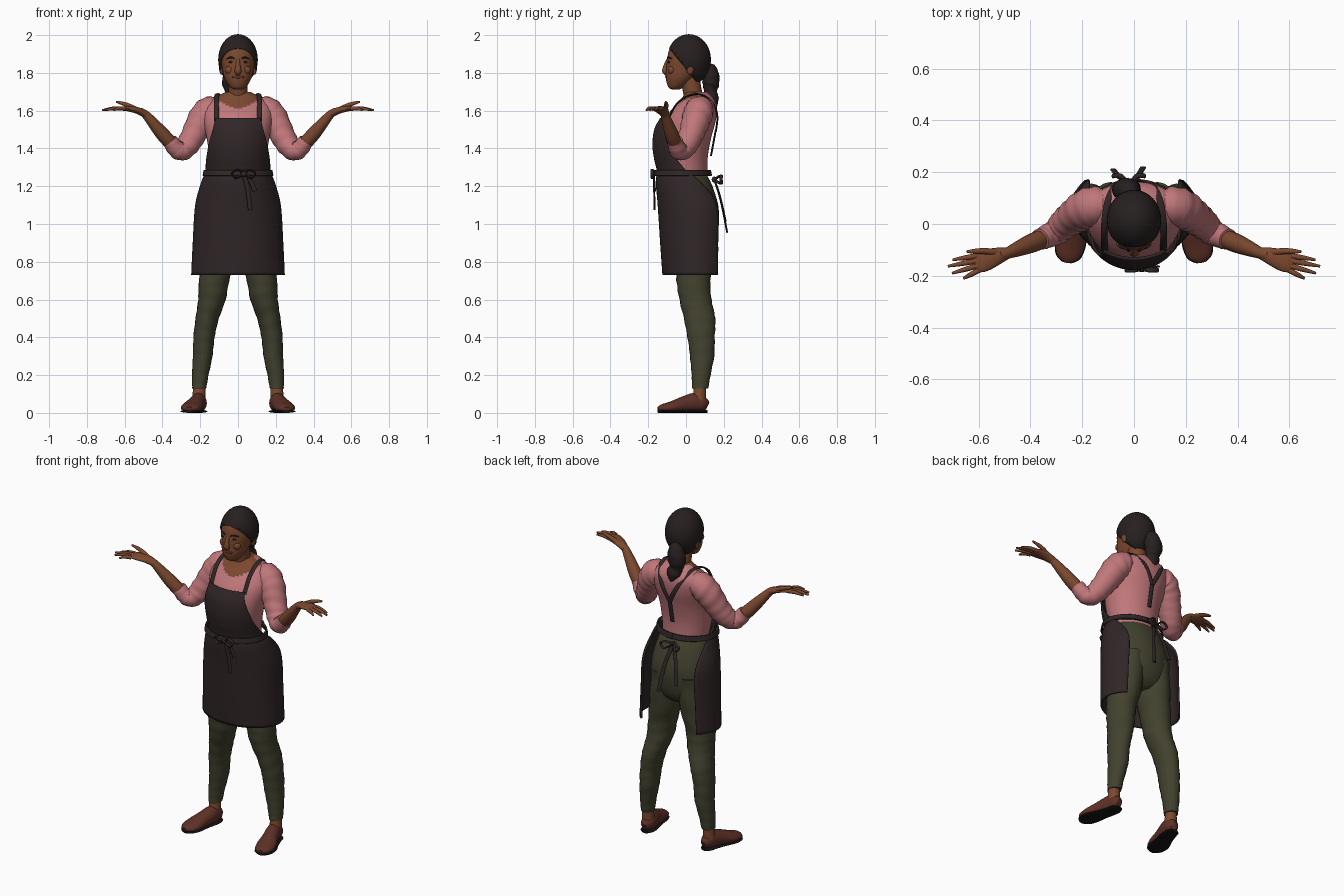
import bpy, bmesh, math
from mathutils import Vector

cube = bpy.data.objects.get("Cube")
if cube:
    bpy.data.objects.remove(cube)


def material(name, colour):
    mat = bpy.data.materials.new(name)
    mat.use_nodes = True
    rgba = (*colour, 1)
    mat.diffuse_color = rgba
    shader = mat.node_tree.nodes["Principled BSDF"]
    shader.inputs["Base Color"].default_value = rgba
    shader.inputs["Roughness"].default_value = .8
    return mat


SKIN = material("brown skin", (.2, .066, .028))
PINK = material("pink shirt", (.53, .185, .195))
APRON = material("dark apron", (.03, .019, .02))
OLIVE = material("olive trousers", (.055, .054, .028))
HAIR = material("black hair", (.02, .014, .014))
SHOE = material("russet shoe", (.11, .03, .019))
SOLE = material("black sole", (.008, .007, .007))
LIPS = material("lips", (.16, .04, .03))


def finish(name, bm, mats, rule=None, thickness=0):
    """Turn a bmesh into a smooth shaded object."""
    bmesh.ops.recalc_face_normals(bm, faces=bm.faces)
    if rule:
        for face in bm.faces:
            face.material_index = rule(face.calc_center_median())
    mesh = bpy.data.meshes.new(name)
    bm.to_mesh(mesh)
    bm.free()
    for mat in mats:
        mesh.materials.append(mat)
    obj = bpy.data.objects.new(name, mesh)
    bpy.context.collection.objects.link(obj)
    bpy.ops.object.select_all(action="DESELECT")
    obj.select_set(True)
    bpy.context.view_layer.objects.active = obj
    bpy.ops.object.shade_smooth_by_angle(angle=math.radians(50))
    if thickness:
        shell = obj.modifiers.new("thickness", "SOLIDIFY")
        shell.thickness = thickness
        shell.offset = 0
    return obj


def spline(rows, steps):
    """Smoothly interpolate rows of any length."""
    out = []
    for i in range(len(rows) - 1):
        quad = [rows[max(i - 1, 0)], rows[i], rows[i + 1], rows[min(i + 2, len(rows) - 1)]]
        for k in range(steps):
            t = k / steps
            out.append([b + t * ((c - a) + t * ((2*a - 5*b + 4*c - d) + t * (3*b - a - 3*c + d))) / 2
                        for a, b, c, d in zip(*quad)])
    return out + [list(rows[-1])]


def bridge(bm, rings, closed):
    for low, high in zip(rings, rings[1:]):
        count = len(low)
        for j in range(count if closed else count - 1):
            k = (j + 1) % count
            bm.faces.new((low[j], low[k], high[k], high[j]))


def tube(name, rows, mats, side=1, hint="Y", level=False, fold=0, steps=5, sides=20,
         floor=None, rule=None):
    """Loft ellipses along rows of x, y, z, width radius, depth radius."""
    rows = spline([(*r, r[-1]) if len(r) == 4 else r for r in rows], steps)
    axis = Vector([float(c == hint) for c in "XYZ"])
    path = [Vector(r[:3]) for r in rows]
    bm, rings = bmesh.new(), []
    for i, row in enumerate(rows):
        tangent = path[min(i + 1, len(path) - 1)] - path[max(i - 1, 0)]
        if level:
            tangent = Vector((0, 0, 1))
        across = tangent.cross(axis).normalized()
        depth = across.cross(tangent).normalized()
        ring = []
        for j in range(sides):
            a = math.tau * j / sides
            crease = 1 + fold * math.sin(i * 1.9 + 2 * math.sin(a + i / 4))
            p = path[i] + crease * (across * row[3] * math.cos(a) + depth * row[4] * math.sin(a))
            if floor is not None:
                p.z = max(p.z, floor)
            ring.append(bm.verts.new((p.x * side, p.y, p.z)))
        rings.append(ring)
    bridge(bm, rings, True)
    bm.faces.new(rings[0])
    bm.faces.new(rings[-1])
    return finish(name, bm, mats, rule)


def body(name, rows, mats, **options):
    """Level rings given as z, y centre, x radius, y radius."""
    return tube(name, [(0, y, z, rx, ry) for z, y, rx, ry in rows], mats,
                level=True, sides=48, **options)


def ball(name, centre, radii, mat, cut=None):
    bm = bmesh.new()
    bmesh.ops.create_uvsphere(bm, u_segments=32, v_segments=20, radius=1)
    for v in bm.verts:
        v.co = Vector(c + r * p for c, r, p in zip(centre, radii, v.co))
    if cut:
        bmesh.ops.bisect_plane(bm, geom=bm.verts[:] + bm.edges[:] + bm.faces[:],
                               plane_co=cut[0], plane_no=cut[1], clear_outer=True)
    return finish(name, bm, [mat], thickness=.01 if cut else 0)


# Shirt, with bare skin inside the scooped neckline
def neckline(p):
    return int(p.y < .06 and p.z > 1.615 + 4 * p.x ** 2)


body("shirt", [(1.25, 0, .135, .115), (1.35, -.012, .15, .127), (1.45, -.01, .165, .142),
               (1.55, .02, .185, .138), (1.62, .05, .18, .113), (1.665, .062, .13, .085),
               (1.7, .055, .065, .055)], [PINK, SKIN], rule=neckline, steps=8)
tube("neck", [(0, .05, 1.6, .06), (0, .04, 1.67, .05), (0, .015, 1.8, .052)], [SKIN])

# Head, hair and face
body("head", [(1.712, -.055, .02, .02), (1.725, -.052, .043, .042), (1.77, -.03, .07, .077),
              (1.82, -.008, .083, .097), (1.87, 0, .09, .1), (1.92, .005, .085, .095),
              (1.955, .012, .07, .078), (1.985, .015, .03, .03)], [SKIN])
ball("hair", (0, .015, 1.87), (.1, .112, .13), HAIR, ((0, -.095, 1.94), (0, -.155, -.125)))
tube("ponytail", [(-.01, .1, 1.83, .02), (-.02, .125, 1.81, .042), (-.03, .132, 1.75, .055, .045),
                  (-.025, .13, 1.7, .04, .034), (-.015, .14, 1.66, .042, .034),
                  (-.01, .15, 1.61, .012)], [HAIR], fold=.03)
tube("nose", [(0, -.094, 1.87, .01), (0, -.106, 1.84, .012), (0, -.112, 1.81, .018, .014),
              (0, -.1, 1.795, .012)], [SKIN])
ball("mouth", (0, -.098, 1.778), (.032, .013, .009), LIPS)
for s, label in ((1, "left"), (-1, "right")):
    ball(label + "_eye", (s * .036, -.09, 1.857), (.015, .007, .006), HAIR)
    tube(label + "_eyebrow", [(.018, -.098, 1.876, .004), (.038, -.093, 1.882, .005),
                              (.06, -.077, 1.875, .003)], [HAIR], s, "Z")
    ball(label + "_cheek", (s * .042, -.074, 1.815), (.026, .022, .024), SKIN)
    ball(label + "_ear", (s * .088, .022, 1.825), (.012, .02, .034), SKIN)

# Arms, palms up
for s, label in ((1, "left"), (-1, "right")):
    tube(label + "_sleeve", [(.11, .075, 1.61, .06), (.15, .07, 1.6, .076), (.19, .055, 1.555, .076),
                             (.23, .03, 1.48, .067), (.268, 0, 1.415, .06), (.3, -.03, 1.387, .052),
                             (.33, -.045, 1.4, .046), (.362, -.06, 1.442, .041)],
         [PINK], s, fold=.035)
    tube(label + "_forearm", [(.32, -.045, 1.39, .034), (.39, -.072, 1.465, .037),
                              (.45, -.097, 1.535, .029), (.49, -.113, 1.58, .022),
                              (.52, -.12, 1.598, .019, .024)], [SKIN], s)
    tube(label + "_palm", [(.49, -.113, 1.58, .019, .023), (.53, -.125, 1.6, .018, .034),
                           (.58, -.142, 1.61, .014, .042), (.615, -.153, 1.61, .009, .036)],
         [SKIN], s)
    tube(label + "_thumb", [(.53, -.11, 1.602, .014), (.575, -.105, 1.625, .012),
                            (.61, -.105, 1.638, .01), (.645, -.107, 1.647, .005)], [SKIN], s)
    for i, (x, y) in enumerate(((.7, -.138), (.718, -.163), (.702, -.19), (.658, -.21))):
        root = (.6, -.122 - i * .019, 1.61, .011)
        middle = ((.6 + x) / 2, (root[1] + y) / 2, 1.612, .01)
        tube(f"{label}_finger_{i}", [root, middle, (x, y, 1.603, .005)], [SKIN], s, sides=10)

# Trousers
body("trouser_seat", [(1.26, .005, .13, .105), (1.2, .02, .157, .12), (1.09, .04, .18, .132),
                      (.98, .045, .182, .124), (.9, .045, .15, .1), (.86, .045, .08, .06)], [OLIVE])
for s, label in ((1, "left"), (-1, "right")):
    tube(label + "_trouser_leg", [(.09, .045, 1.04, .085, .115), (.1, .045, .86, .09, .105),
                                  (.127, .04, .7, .08, .09), (.138, .05, .6, .073, .085),
                                  (.163, .072, .5, .062, .083), (.18, .08, .4, .056, .072),
                                  (.187, .085, .3, .052, .064), (.2, .08, .2, .044, .05),
                                  (.205, .075, .13, .037, .043)],
         [OLIVE], s, level=True, fold=.02)
    tube(label + "_ankle", [(.205, .075, .16, .031), (.207, .07, .06, .036)], [SKIN], s)
    foot = [(.2, .112, .035, .018, .025), (.203, .09, .045, .036, .04), (.208, .05, .053, .042, .053),
            (.225, -.01, .043, .046, .045), (.244, -.075, .03, .056, .032),
            (.254, -.125, .024, .046, .022), (.258, -.148, .02, .018, .012)]
    tube(label + "_shoe", foot, [SHOE], s, "Z", floor=.012)
    tube(label + "_sole", [(x, y, .008, w + .003, .008) for x, y, z, w, h in foot], [SOLE], s, "Z")


# Apron: a sheet wrapped around the front, open at the back
def wrap(name, rows, columns=48):
    bm, rings = bmesh.new(), []
    for z, cy, rx, ry, reach in spline(rows, 6):
        angles = [reach * (2 * j / columns - 1) for j in range(columns + 1)]
        rings.append([bm.verts.new((rx * math.sin(a), cy - ry * math.cos(a), z)) for a in angles])
    bridge(bm, rings, False)
    return finish(name, bm, [APRON], thickness=.01)


wrap("apron", [(1.56, .02, .195, .152, .64), (1.5, .005, .19, .168, .76), (1.42, -.01, .18, .163, 1),
               (1.35, -.01, .172, .155, 1.25), (1.28, 0, .168, .15, 1.6), (1.22, .01, .19, .165, 2),
               (1.1, .044, .222, .189, 2.25), (.9, .05, .235, .182, 2.27), (.73, .054, .243, .174, 2.27)])
wrap("waist_tie", [(1.285, -.017, .177, .144, math.pi), (1.255, -.017, .183, .15, math.pi)])


def ribbon(name, points, side=1, hint="Y", thin=.005, wide=.011):
    return tube(name, [(*p, thin, wide) for p in points], [APRON], side, hint, sides=8)


# Shoulder straps meeting in a Y at the back
for s, label in ((1, "left"), (-1, "right")):
    ribbon(label + "_strap", [(.113, -.1, 1.545), (.115, -.05, 1.635), (.112, .02, 1.682),
                              (.1, .09, 1.682), (.075, .145, 1.635), (.04, .166, 1.57),
                              (0, .158, 1.49)], s, "X", wide=.013)
ribbon("back_strap", [(0, .158, 1.5), (0, .147, 1.44), (0, .132, 1.36)], hint="X", wide=.014)


# Bows tied at the front and back of the waist
def bow(name, x, y, z, out, tails):
    ball(name + "_knot", (x, y, z), (.018, .014, .016), APRON)
    for s in (1, -1):
        ribbon(f"{name}_loop_{s}", [(x, y, z), (x + s * .03, y + out, z + .022),
                                    (x + s * .062, y + out, z + .004),
                                    (x + s * .04, y + out, z - .022), (x, y, z)], wide=.009)
    for i, (dx, dy, drop) in enumerate(tails):
        ribbon(f"{name}_tail_{i}", [(x, y, z), (x + dx * .6, y + dy * .5, z - drop * .4),
                                    (x + dx, y + dy, z - drop)], hint="X", wide=.012)


bow("front_bow", .03, -.172, 1.265, -.006, [(.035, .006, .19), (.06, .008, .09)])
bow("back_bow", -.02, .15, 1.235, .035, [(-.06, .06, .22), (.055, .068, .28)])
